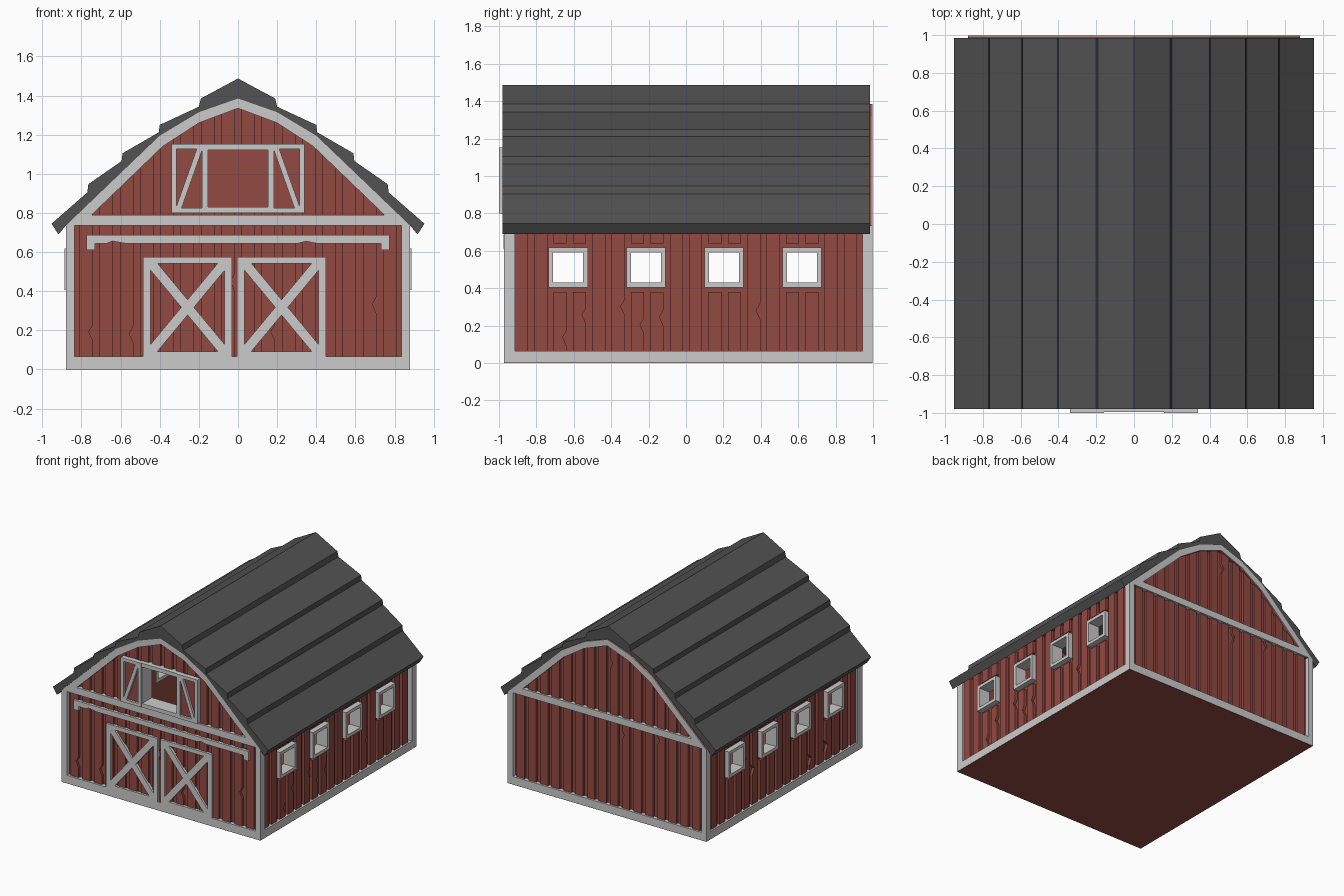
import bpy, bmesh, random
from mathutils import Vector

if "Cube" in bpy.data.objects:
    bpy.data.objects.remove(bpy.data.objects["Cube"])

random.seed(4)

def material(name, rgb):
    m = bpy.data.materials.new(name)
    m.diffuse_color = (*rgb, 1)
    m.use_nodes = True
    m.node_tree.nodes["Principled BSDF"].inputs["Base Color"].default_value = m.diffuse_color
    return m

RED = material("red_paint", (0.29, 0.068, 0.054))
DARK = material("dark_roofing", (0.085, 0.085, 0.085))

def prisms(name, polys, a, b, plane="front", mat=None):
    """Extrude 2D outlines from depth a to b; front = xz outline, side = yz outline."""
    bm = bmesh.new()
    for poly in polys:
        rings = []
        for d in (a, b):
            rings.append([bm.verts.new((u, d, v) if plane == "front" else (d, u, v)) for u, v in poly])
        bm.faces.new(rings[0])
        bm.faces.new(rings[1][::-1])
        n = len(poly)
        for i in range(n):
            j = (i + 1) % n
            bm.faces.new((rings[0][i], rings[1][i], rings[1][j], rings[0][j]))
    bmesh.ops.recalc_face_normals(bm, faces=bm.faces)
    me = bpy.data.meshes.new(name)
    bm.to_mesh(me)
    bm.free()
    ob = bpy.data.objects.new(name, me)
    bpy.context.collection.objects.link(ob)
    if mat:
        me.materials.append(mat)
    return ob

def rect(u0, u1, v0, v1):
    return [(u0, v0), (u1, v0), (u1, v1), (u0, v1)]

def frame(u0, u1, v0, v1, w, wv=None):
    wv = wv or w
    return [rect(u0, u0 + w, v0, v1), rect(u1 - w, u1, v0, v1),
            rect(u0 + w, u1 - w, v0, v0 + wv), rect(u0 + w, u1 - w, v1 - wv, v1)]

def bar(p, q, w):
    p, q = Vector(p), Vector(q)
    d = (q - p).normalized()
    n = Vector((-d.y, d.x)) * w / 2
    return [tuple(c) for c in (p - n, q - n, q + n, p + n)]

def mirrored(half):
    return [(-x, z) for x, z in half[:0:-1]] + half

# Gambrel outline of the end walls, outer and inner edge of the trim
OUTER = [(0, 1.385), (0.2, 1.315), (0.4, 1.195), (0.88, 0.735)]
INNER = [(0, 1.335), (0.2, 1.26), (0.385, 1.14), (0.805, 0.735)]

def gable_height(x):
    x = abs(x)
    for (x0, z0), (x1, z1) in zip(OUTER, OUTER[1:]):
        if x <= x1:
            return z0 + (z1 - z0) * (x - x0) / (x1 - x0) - 0.025
    return 0.71

def eave_height(y):
    return 0.74

def columns(cuts, top, holes, z0):
    """Upright strips between cut pairs, split around rectangular holes."""
    out = []
    for u0, u1 in cuts:
        hit = [h for h in holes if u0 < h[1] - 1e-5 and u1 > h[0] + 1e-5]
        if hit:
            out.append(rect(u0, u1, z0, hit[0][2]))
            out.append([(u0, hit[0][3]), (u1, hit[0][3]), (u1, top(u1)), (u0, top(u0))])
        else:
            out.append([(u0, z0), (u1, z0), (u1, top(u1)), (u0, top(u0))])
    return out

def boards(lo, hi, top, holes):
    """Siding boards with gaps between them; a few are chipped on one edge."""
    step, gap = 0.1035, 0.034
    cuts = []
    for k in range(-10, 10):
        u0, u1 = max(lo, k * step + gap / 2), min(hi, (k + 1) * step - gap / 2)
        if u1 - u0 > 0.01:
            cuts.append((u0, u1))
    out = columns(cuts, top, holes, 0.03)
    for p in out:
        if p[2][1] - p[1][1] > 0.25 and random.random() < 0.25:
            x, z = p[1][0], random.uniform(p[1][1] + 0.1, p[2][1] - 0.08)
            p[2:2] = [(x, z - 0.05), (x - 0.022, z), (x - 0.01, z + 0.015), (x, z + 0.035)]
    return out

def pairs(vals):
    v = sorted(vals)
    return list(zip(v, v[1:]))

FRONT, BACK = -0.973, 0.998

# Floor slab
prisms("floor", [rect(-0.879, 0.879, 0, 0.03)], FRONT + 0.001, BACK - 0.001, mat=RED)

# End walls: backing, siding and trim
loft = [(-0.17, 0.17, 0.815, 1.14)]
for name, face, s, holes in (("front", FRONT, 1, loft), ("back", BACK, -1, [])):
    cuts = pairs([-0.845, -0.4, -0.2, -0.17, 0, 0.17, 0.2, 0.4, 0.845])
    prisms(name + "_wall", columns(cuts, gable_height, holes, 0.02), face + s * 0.033, face + s * 0.073, mat=RED)
    prisms(name + "_siding", boards(-0.85, 0.85, gable_height, holes), face + s * 0.015, face + s * 0.035, mat=RED)
    arch = []
    for (o0, o1), (i0, i1) in zip(zip(OUTER, OUTER[1:]), zip(INNER, INNER[1:])):
        for m in (-1, 1):
            arch.append([(m * x, z) for x, z in (o0, o1, i1, i0)])
    prisms(name + "_gable_trim", arch, face, face + s * 0.005)
    prisms(name + "_gable_trim_backing", arch, face + s * 0.005, face + s * 0.045, mat=RED)
    prisms(name + "_trim", [rect(-0.88, -0.835, 0.002, 0.735), rect(0.835, 0.88, 0.002, 0.735),
                            rect(-0.835, 0.835, 0.002, 0.065), rect(-0.815, 0.815, 0.735, 0.79)],
           face, face + s * 0.045)

# Side walls with four windows each
centres = [-0.63, -0.2135, 0.203, 0.62]
openings = [(c - 0.09, c + 0.09, 0.42, 0.605) for c in centres]
clear = [(c - 0.1, c + 0.1, 0.38, 0.64) for c in centres]
edges = [e for o in openings for e in o[:2]] + [-0.94, 0.965]
for side, s in (("left", -1), ("right", 1)):
    prisms(side + "_wall", columns(pairs(edges), eave_height, openings, 0.02), s * 0.80, s * 0.845, "side", RED)
    prisms(side + "_siding", boards(-0.93, 0.955, eave_height, clear), s * 0.843, s * 0.866, "side", RED)
    prisms(side + "_trim", [rect(FRONT, -0.915, 0.002, 0.735), rect(0.945, BACK, 0.002, 0.735),
                            rect(-0.915, 0.945, 0.002, 0.065)], s * 0.84, s * 0.88, "side")
    for i, c in enumerate(centres):
        prisms(f"{side}_window_frame_{i + 1}", frame(c - 0.105, c + 0.105, 0.405, 0.617, 0.025),
               s * 0.79, s * 0.888, "side")

# Stepped roof shell
roof_top = [(0, 1.487), (0.19, 1.385), (0.2, 1.343), (0.4, 1.25), (0.405, 1.212), (0.59, 1.105),
            (0.595, 1.065), (0.765, 0.947), (0.77, 0.905), (0.953, 0.745), (0.918, 0.69)]
roof_polys = []
for m in (-1, 1):
    roof_polys.append([(m * x, z) for x, z in roof_top + OUTER[::-1]])
prisms("roof", roof_polys, -0.98, 0.985, mat=DARK)

# Barn doors with crossed braces
for side, x0 in (("left", -0.485), ("right", -0.005)):
    x1 = x0 + 0.455
    a, b, c, d = x0 + 0.035, x1 - 0.035, 0.085, 0.55
    prisms(side + "_barn_door", frame(x0, x1, 0.06, 0.575, 0.038, 0.033)
           + [bar((a, c), (b, d), 0.05), bar((a, d), (b, c), 0.05)], -0.974, -0.95)

# Sliding door rail with dropped ends and small chips
prisms("door_rail", [[(-0.775, 0.61), (-0.73, 0.61), (-0.73, 0.645), (-0.67, 0.645), (-0.64, 0.656), (-0.58, 0.645),
                      (0.31, 0.645), (0.35, 0.655), (0.4, 0.645), (0.73, 0.645), (0.73, 0.61), (0.775, 0.61),
                      (0.775, 0.687), (-0.775, 0.687)]], -0.976, -0.95)

# Hayloft opening and its open shutters
prisms("hayloft_frame", frame(-0.175, 0.175, 0.80, 1.152, 0.022, 0.03), -0.995, -0.87)
for side, s in (("left", -1), ("right", 1)):
    lo, hi = sorted((s * 0.16, s * 0.34))
    prisms(side + "_shutter_panel", [rect(lo + 0.01, hi - 0.01, 0.81, 1.14)], -0.982, -0.95, mat=RED)
    prisms(side + "_shutter", frame(lo, hi, 0.80, 1.152, 0.025)
           + [bar((s * 0.195, 1.13), (s * 0.305, 0.82), 0.028)], -1.0, -0.96)
